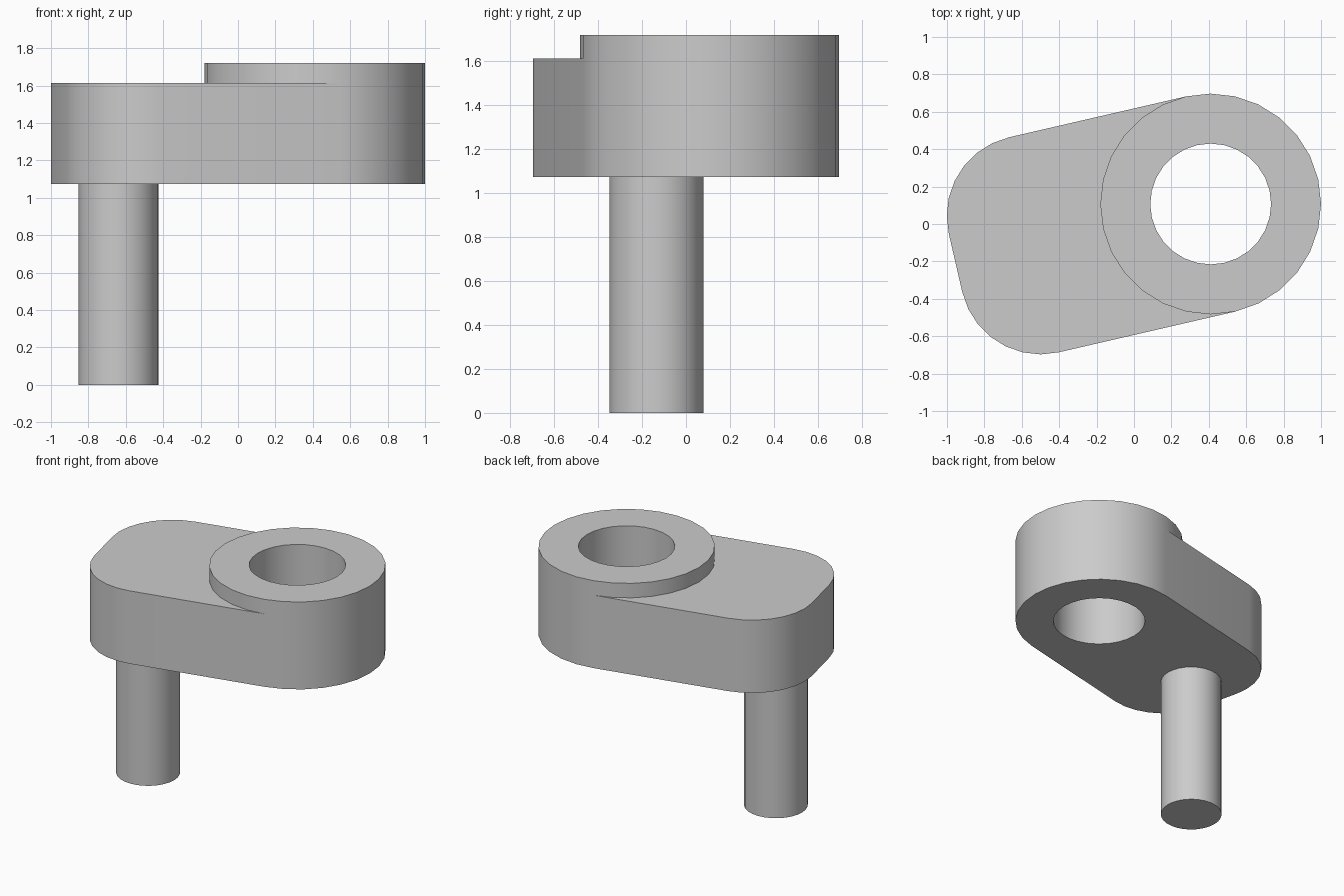
import bpy
import bmesh
import math
from mathutils import Matrix, Vector

cube = bpy.data.objects.get("Cube")
if cube:
    bpy.data.objects.remove(cube, do_unlink=True)

# Dimensions; the arm runs along local -x from the hub centre
HUB_R, BORE_R, PIN_R, CORNER_R = 0.59, 0.323, 0.214, 0.43
BOTTOM, ARM_TOP, HUB_TOP = 1.075, 1.613, 1.72
CORNER_X, PIN_X = -0.97, -1.077
SEGMENTS = 28
PLACE = Matrix.Translation((0.41, 0.107, 0)) @ Matrix.Rotation(math.radians(13), 4, "Z")

metal = bpy.data.materials.new("grey metal")
metal.use_nodes = True
colour = (0.6, 0.6, 0.6, 1)
metal.diffuse_color = colour
metal.node_tree.nodes["Principled BSDF"].inputs["Base Color"].default_value = colour


def arc(x, y, r, start, end):
    """Points on an arc, spaced as on a full circle of SEGMENTS sides."""
    n = round(abs(end - start) / 360 * SEGMENTS)
    angles = [math.radians(start + (end - start) * i / n) for i in range(n + 1)]
    return [(x + r * math.cos(a), y + r * math.sin(a)) for a in angles]


def finish(name, bm):
    bmesh.ops.recalc_face_normals(bm, faces=bm.faces)
    bm.transform(PLACE)
    mesh = bpy.data.meshes.new(name)
    bm.to_mesh(mesh)
    bm.free()
    mesh.materials.append(metal)
    obj = bpy.data.objects.new(name, mesh)
    bpy.context.collection.objects.link(obj)
    bpy.ops.object.select_all(action="DESELECT")
    obj.select_set(True)
    bpy.context.view_layer.objects.active = obj
    bpy.ops.object.shade_smooth_by_angle(angle=math.radians(30))


def prism(name, outline, z0, z1):
    bm = bmesh.new()
    base = bm.faces.new([bm.verts.new((x, y, z0)) for x, y in outline])
    top = bmesh.ops.extrude_face_region(bm, geom=[base], use_keep_orig=True)
    verts = [v for v in top["geom"] if isinstance(v, bmesh.types.BMVert)]
    bmesh.ops.translate(bm, vec=Vector((0, 0, z1 - z0)), verts=verts)
    finish(name, bm)


# Hub: a bored ring, made by joining four circles in a loop
bm = bmesh.new()
section = [(HUB_R, BOTTOM), (HUB_R, HUB_TOP), (BORE_R, HUB_TOP), (BORE_R, BOTTOM)]
rings = [[bm.verts.new((x, y, z)) for x, y in arc(0, 0, r, 0, 360)[:-1]] for r, z in section]
for k, ring in enumerate(rings):
    following = rings[(k + 1) % len(rings)]
    for i in range(SEGMENTS):
        j = (i + 1) % SEGMENTS
        bm.faces.new((ring[i], ring[j], following[j], following[i]))
finish("hub_ring", bm)

# Arm: tangent to the hub, rounded at the far corners
side = HUB_R - CORNER_R
outline = arc(CORNER_X, side, CORNER_R, 90, 180)
outline += arc(CORNER_X, -side, CORNER_R, 180, 270)
outline += arc(0, 0, HUB_R, 270, 90)
prism("crank_arm", outline, BOTTOM, ARM_TOP)

# Pin: hangs below the arm, slightly sunk into it
prism("pin", arc(PIN_X, 0, PIN_R, 0, 360)[:-1], 0, BOTTOM + 0.05)
